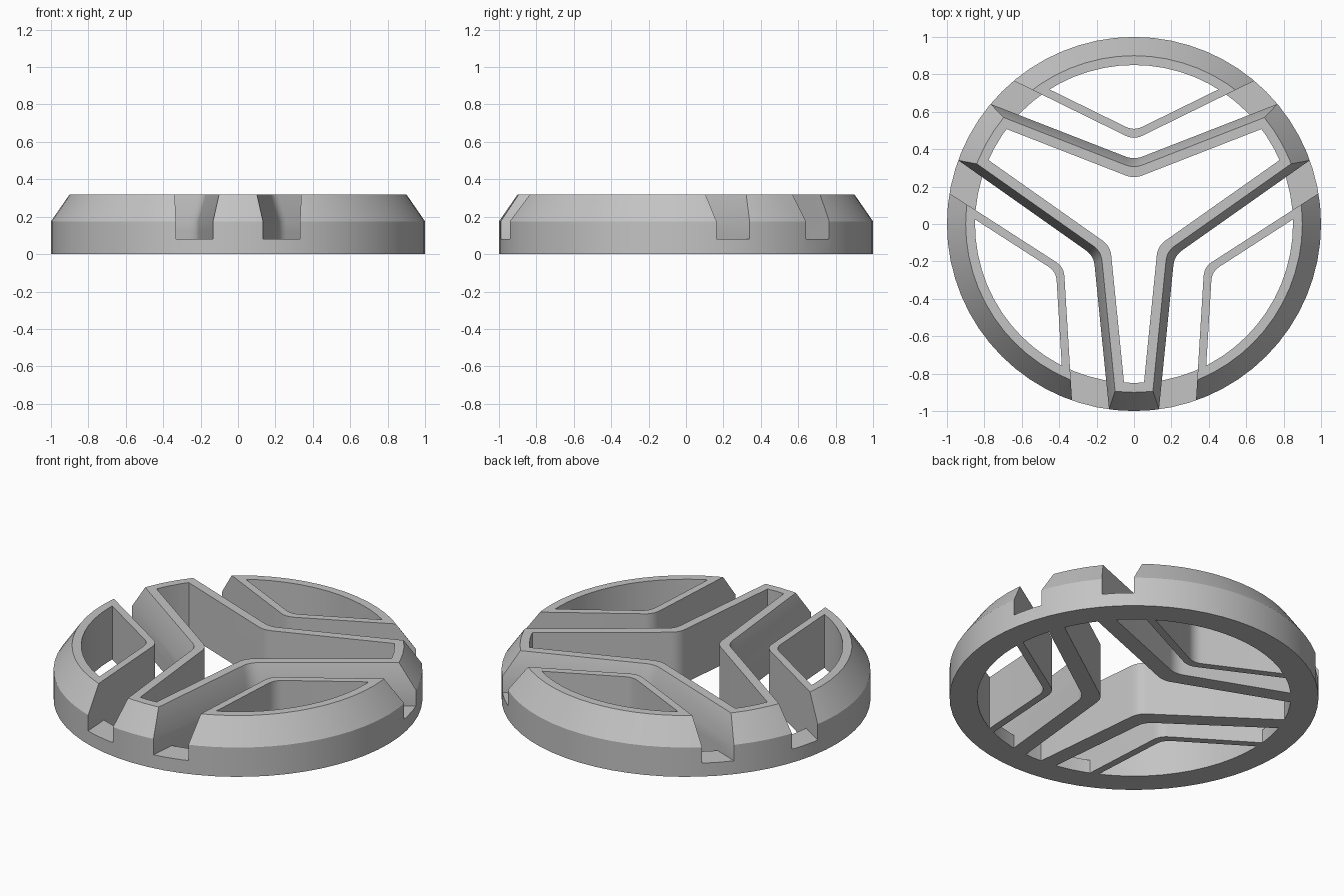
import bpy, bmesh, math
from mathutils import Vector

cube = bpy.data.objects.get("Cube")
if cube:
    bpy.data.objects.remove(cube, do_unlink=True)

SEG = 64            # sides of the round disc
TOP, RIM, LEDGE = 0.32, 0.175, 0.08
HOLE_R = 0.85

grey = bpy.data.materials.new("light_grey")
grey.use_nodes = True
grey.diffuse_color = (0.55, 0.55, 0.55, 1)
grey.node_tree.nodes["Principled BSDF"].inputs["Base Color"].default_value = (0.55, 0.55, 0.55, 1)


def loft(name, sections):
    """Closed solid through stacked outlines, given as (outline, z)."""
    bm = bmesh.new()
    rings = [[bm.verts.new((p[0], p[1], z)) for p in pts] for pts, z in sections]
    n = len(rings[0])
    bm.faces.new(rings[0][::-1])
    bm.faces.new(rings[-1])
    for a, b in zip(rings, rings[1:]):
        for i in range(n):
            j = (i + 1) % n
            bm.faces.new((a[i], a[j], b[j], b[i]))
    bmesh.ops.recalc_face_normals(bm, faces=bm.faces)
    me = bpy.data.meshes.new(name)
    bm.to_mesh(me)
    bm.free()
    ob = bpy.data.objects.new(name, me)
    bpy.context.collection.objects.link(ob)
    return ob


def boolean(ob, tool, operation):
    """Apply a boolean and discard the tool."""
    tool.hide_render = True
    mod = ob.modifiers.new("cut", 'BOOLEAN')
    mod.object, mod.operation, mod.solver = tool, operation, 'EXACT'
    bpy.context.view_layer.objects.active = ob
    bpy.ops.object.modifier_apply(modifier=mod.name)
    bpy.data.objects.remove(tool, do_unlink=True)


def circle(r):
    return [(r * math.cos(2 * math.pi * i / SEG), r * math.sin(2 * math.pi * i / SEG)) for i in range(SEG)]


def bend(path, d=0.0, t=0.05):
    """Three-point path shifted d to its left, run past the disc, with a rounded elbow."""
    a, m, b = (Vector(p) for p in path)
    u, v = (m - a).normalized(), (b - m).normalized()
    nu, nv = Vector((-u.y, u.x)), Vector((-v.y, v.x))
    mid = m + (nu + nv) * d / (1 + nu.dot(nv))
    p, q = mid - u * t, mid + v * t
    arc = [p * (1 - s) ** 2 + mid * 2 * s * (1 - s) + q * s * s for s in (i / 6 for i in range(7))]
    return [a + nu * d - u * 0.15] + arc + [b + nv * d + v * 0.15]


def mirror(path):
    return [(-x, y) for x, y in reversed(path)]


# Elbow lines, clockwise: edge of the three-armed frame and edge of the outer window frame
top_arm = [(-0.77, 0.643), (0, 0.343), (0.77, 0.643)]
top_win = [(-0.648, 0.768), (0, 0.45), (0.648, 0.768)]
side_arm = [(0.943, 0.343), (0.216, -0.17), (0.134, -0.985)]
side_win = [(0.99, 0.166), (0.375, -0.23), (0.332, -0.937)]
sectors = [(top_arm, top_win, Vector((0, 1))),
           (side_arm, side_win, Vector((0.866, -0.5))),
           (mirror(side_arm), mirror(side_win), Vector((-0.866, -0.5)))]

# Disc with a sloping shoulder
disc = loft("slotted_disc", [(circle(1), 0), (circle(1), RIM), (circle(0.9), TOP)])


def through_cut(outline, z0, z1):
    """Cut an outline out of the disc, kept inside the base ring."""
    tool = loft("cutter", [(outline, z0), (outline, z1)])
    boolean(tool, loft("core", [(circle(HOLE_R), -1), (circle(HOLE_R), 1)]), 'INTERSECT')
    boolean(disc, tool, 'DIFFERENCE')


for arm, win, out in sectors:
    # Channel between frames: upright wall on the window side, leaning wall on the arm side
    def channel(d):
        return bend(win) + bend(arm, d)[::-1]
    slope = 0.042 / (TOP - RIM)
    boolean(disc, loft("cutter", [(channel(0), LEDGE), (channel(0), RIM),
                                  (channel(-slope * (0.4 - RIM)), 0.4)]), 'DIFFERENCE')
    through_cut(channel(0), -0.1, 0.12)
    # Outer window
    inner = bend(win, 0.043)
    through_cut(inner + [inner[-1] + out * 0.8, inner[0] + out * 0.8], -0.1, 0.5)

# Opening inside the three-armed frame
through_cut([p for arm, _, _ in sectors for p in bend(arm, -0.094)], -0.1, 0.5)

# Material and shading
disc.data.materials.clear()
disc.data.materials.append(grey)
for poly in disc.data.polygons:
    poly.material_index = 0
bpy.ops.object.select_all(action='DESELECT')
disc.select_set(True)
bpy.context.view_layer.objects.active = disc
bpy.ops.object.shade_smooth_by_angle(angle=math.radians(25))
